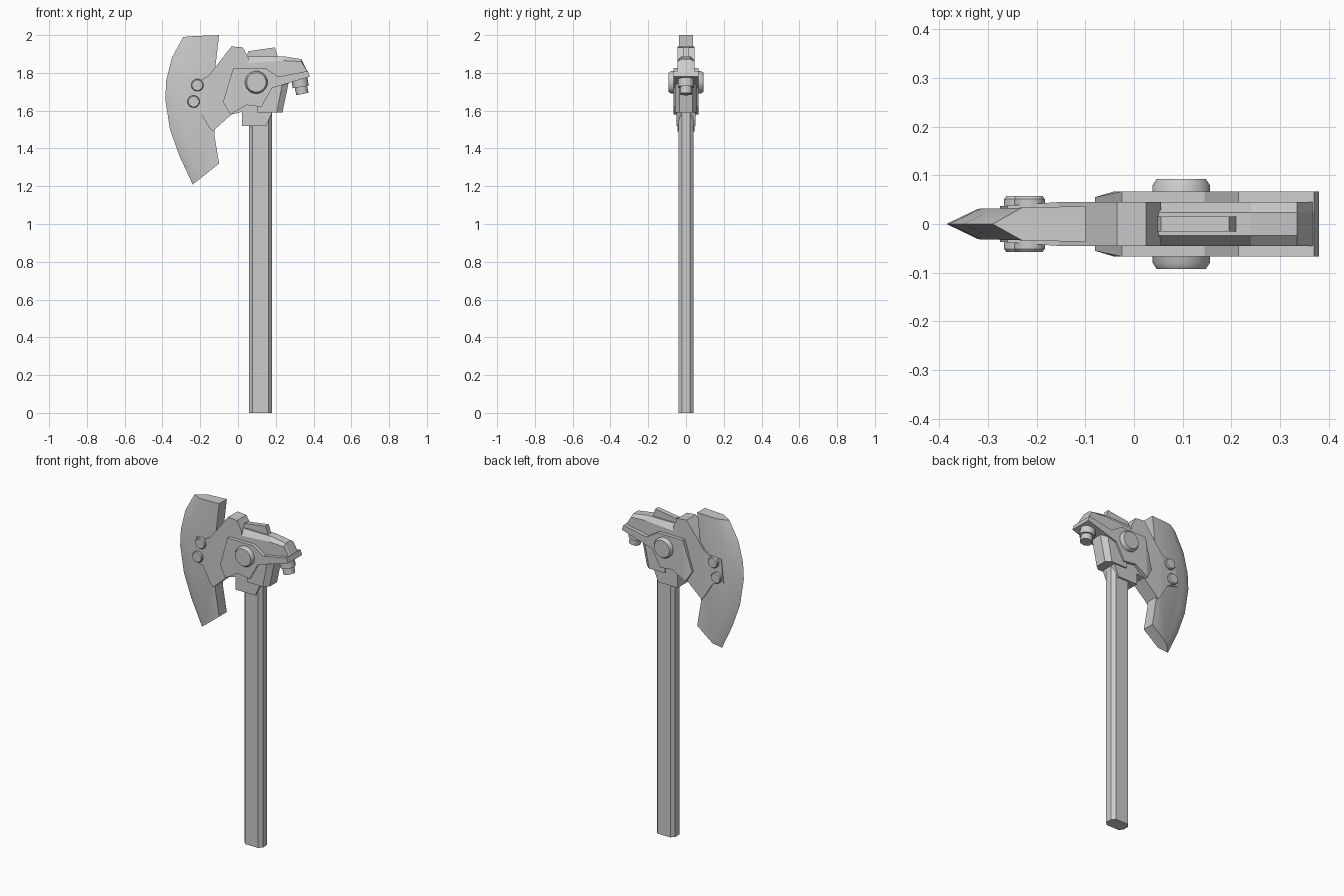
import bpy, bmesh, math
from mathutils import Vector

cube = bpy.data.objects.get("Cube")
if cube:
    bpy.data.objects.remove(cube, do_unlink=True)

GREY = (0.6, 0.6, 0.6, 1)
grey = bpy.data.materials.new("plain grey")
grey.use_nodes = True
grey.diffuse_color = GREY
grey.node_tree.nodes["Principled BSDF"].inputs["Base Color"].default_value = GREY


def finish(name, bm, smooth=False):
    bmesh.ops.recalc_face_normals(bm, faces=bm.faces)
    mesh = bpy.data.meshes.new(name)
    bm.to_mesh(mesh)
    bm.free()
    mesh.materials.append(grey)
    obj = bpy.data.objects.new(name, mesh)
    bpy.context.collection.objects.link(obj)
    if smooth:
        bpy.ops.object.select_all(action='DESELECT')
        obj.select_set(True)
        bpy.context.view_layer.objects.active = obj
        bpy.ops.object.shade_smooth_by_angle(angle=math.radians(35))
    return obj


def slab(name, layers, smooth=False):
    """Symmetric slab: layers of (half thickness, xz outline), outermost first."""
    bm = bmesh.new()
    stack = [(-1, h, p) for h, p in layers]
    stack += [(1, h, p) for h, p in reversed(layers) if h != 0]
    rings = []
    for side, half, pts in stack:
        thick = half if callable(half) else (lambda x, h=half: h)
        rings.append([bm.verts.new((x, side * thick(x), z)) for x, z in pts])
    bm.faces.new(rings[0])
    bm.faces.new(rings[-1])
    n = len(rings[0])
    for a, b in zip(rings, rings[1:]):
        for i in range(n):
            j = (i + 1) % n
            bm.faces.new((a[i], a[j], b[j], b[i]))
    return finish(name, bm, smooth)


def circle(cx, cz, r, n):
    return [(cx + r * math.cos(math.tau * (i + 0.5) / n),
             cz + r * math.sin(math.tau * (i + 0.5) / n)) for i in range(n)]


def bolt(name, x, z, r, half, chamfer, n):
    slab(name, [(half, circle(x, z, r * 0.86, n)),
                (half - chamfer, circle(x, z, r, n))], True)


def peg(name, start, end, r, n=20):
    start, end = Vector(start), Vector(end)
    axis = end - start
    bm = bmesh.new()
    bmesh.ops.create_cone(bm, cap_ends=True, segments=n, radius1=r, radius2=r,
                          depth=axis.length)
    bmesh.ops.rotate(bm, verts=bm.verts, cent=(0, 0, 0),
                     matrix=axis.to_track_quat('Z', 'Y').to_matrix())
    bmesh.ops.translate(bm, verts=bm.verts, vec=(start + end) / 2)
    finish(name, bm, True)


# Handle: long bar with chamfered corners
def handle_side(inset):
    return [(0.058 + inset, 0), (0.18 - inset, 0),
            (0.18 - inset, 1.65), (0.058 + inset, 1.65)]


slab("handle", [(0.04, handle_side(0.018)), (0.02, handle_side(0))])

# Blade: curved cutting edge on the centre plane, bevel up to the flat cheeks
back = [(-0.10, 1.32), (-0.125, 1.47), (-0.12, 1.83), (-0.10, 2.0)]
edge = [(-0.29, 1.99), (-0.35, 1.88), (-0.38, 1.76), (-0.385, 1.66),
        (-0.36, 1.50), (-0.31, 1.36), (-0.24, 1.21)]
cheek = [(-0.23, 1.995), (-0.285, 1.88), (-0.315, 1.76), (-0.32, 1.66),
         (-0.298, 1.52), (-0.258, 1.38), (-0.20, 1.24)]
slab("blade", [(lambda x: 0.031 + 0.025 * (x + 0.33), back + cheek),
               (0, back + edge)], True)

# Arm that carries the blade, thinning toward the edge
slab("blade_arm", [(0.045, [(-0.155, 1.785), (-0.035, 1.94), (0.025, 1.935),
                            (0.055, 1.88), (0.055, 1.62), (0.01, 1.59),
                            (-0.035, 1.58), (-0.135, 1.49), (-0.155, 1.515)])])
slab("blade_arm_tip", [(lambda x: 0.045 + 0.07 * (x + 0.155),
                        [(-0.155, 1.785), (-0.19, 1.765), (-0.26, 1.76),
                         (-0.275, 1.62), (-0.205, 1.60), (-0.155, 1.515)])])

# Head block with chamfered top and the raised ridge
low = [(0.0, 1.70), (0.22, 1.70), (0.26, 1.78), (0.375, 1.795)]
slab("head", [(0.045, low + [(0.335, 1.86), (0.24, 1.865), (0.03, 1.85)]),
              (0.024, low + [(0.335, 1.873), (0.24, 1.888), (0.03, 1.888)])])
slab("head_ridge", [(0.015, [(0.04, 1.87), (0.055, 1.915), (0.195, 1.935),
                             (0.215, 1.87)])])

# Wide cover plate with sloped nose and rear lip
slab("cover", [(0.067, [(-0.025, 1.825), (0.145, 1.825), (0.215, 1.78),
                        (0.37, 1.81), (0.38, 1.78), (0.18, 1.72),
                        (0.125, 1.62), (0.045, 1.63), (-0.04, 1.58)])])
nose_top, nose_low = (-0.025, 1.825), (-0.04, 1.58)
slab("cover_nose", [(lambda x: 0.055 if x < -0.06 else 0.067,
                     [nose_top, nose_low, (-0.08, 1.645)])])

# Collar around the handle and the block behind it
slab("collar", [(0.05, [(0.02, 1.52), (0.15, 1.52), (0.18, 1.59),
                        (0.18, 1.72), (0.02, 1.72)])])
slab("rear_block", [(0.058, [(0.10, 1.59), (0.205, 1.59), (0.24, 1.77), (0.10, 1.77)]),
                    (0.035, [(0.10, 1.59), (0.235, 1.59), (0.275, 1.78), (0.10, 1.77)])])

# Rear peg: thick sleeve with a narrower tip
peg("rear_peg_sleeve", (0.32, 0, 1.80), (0.332, 0, 1.725), 0.043)
peg("rear_peg_tip", (0.33, 0, 1.74), (0.341, 0, 1.688), 0.033)

# Pivot and blade bolts, passing through to both sides
bolt("pivot_bolt", 0.097, 1.75, 0.06, 0.092, 0.012, 16)
bolt("upper_blade_bolt", -0.215, 1.735, 0.033, 0.057, 0.006, 12)
bolt("lower_blade_bolt", -0.235, 1.648, 0.033, 0.057, 0.006, 12)
